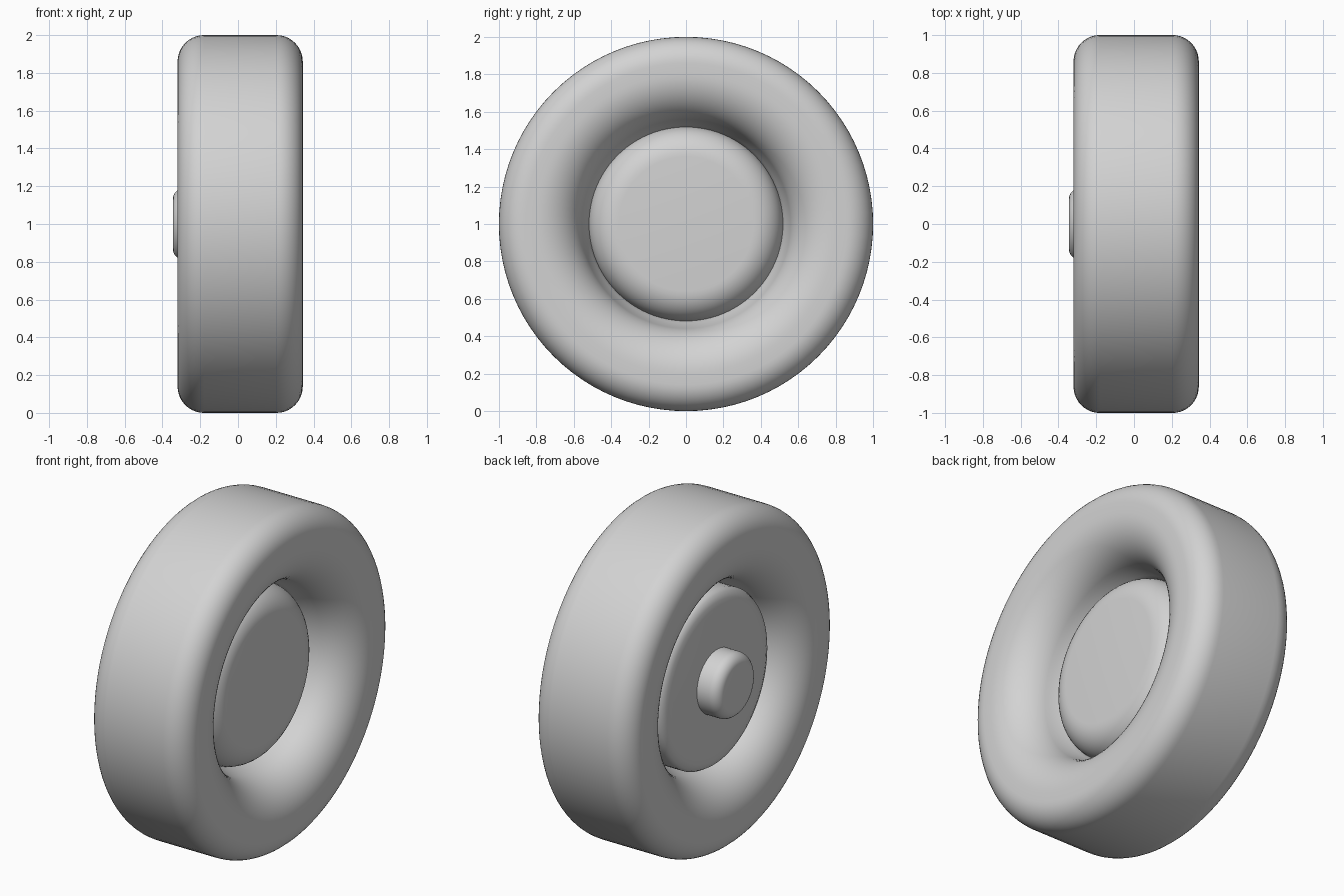
import bpy, bmesh, math

if "Cube" in bpy.data.objects:
    bpy.data.objects.remove(bpy.data.objects["Cube"])

grey = bpy.data.materials.new("plain_grey")
grey.diffuse_color = (0.65, 0.65, 0.65, 1)
grey.use_nodes = True
grey.node_tree.nodes["Principled BSDF"].inputs["Base Color"].default_value = grey.diffuse_color


def arc(cx, cr, rad, a0, a1, n=10):
    """Points on an arc in the (x, radius) plane."""
    pts = []
    for i in range(n + 1):
        a = math.radians(a0 + (a1 - a0) * i / n)
        pts.append((cx + rad * math.cos(a), cr + rad * math.sin(a)))
    return pts


def lathe(name, profile, closed=False, sides=96):
    """Spin an (x, radius) profile around the wheel axle."""
    bm = bmesh.new()
    rings = []
    for x, r in profile:
        if r < 1e-5:
            rings.append([bm.verts.new((x, 0, 1))])
        else:
            rings.append([bm.verts.new((x, r * math.cos(2 * math.pi * i / sides),
                                        1 + r * math.sin(2 * math.pi * i / sides)))
                          for i in range(sides)])
    pairs = list(zip(rings, rings[1:]))
    if closed:
        pairs.append((rings[-1], rings[0]))
    for a, b in pairs:
        for i in range(sides):
            j = (i + 1) % sides
            if len(a) == 1:
                bm.faces.new((a[0], b[j], b[i]))
            elif len(b) == 1:
                bm.faces.new((a[i], a[j], b[0]))
            else:
                bm.faces.new((a[i], a[j], b[j], b[i]))
    bmesh.ops.recalc_face_normals(bm, faces=bm.faces)
    me = bpy.data.meshes.new(name)
    bm.to_mesh(me)
    bm.free()
    me.materials.append(grey)
    ob = bpy.data.objects.new(name, me)
    bpy.context.collection.objects.link(ob)
    bpy.context.view_layer.objects.active = ob
    ob.select_set(True)
    bpy.ops.object.shade_smooth_by_angle(angle=math.radians(50))
    ob.select_set(False)
    return ob


# Tyre: rounded tread corners, sidewalls rolling in to the hub
tyre = (arc(0.203, 0.86, 0.14, 90, 0) + arc(0.093, 0.80, 0.25, 0, -80, 14)
        + [(0.07, 0.53), (0.03, 0.51), (-0.01, 0.51), (-0.06, 0.53)]
        + arc(-0.07, 0.80, 0.25, -100, -180, 14) + arc(-0.18, 0.86, 0.14, 180, 90))
lathe("tyre", tyre, closed=True)

# Hub: soft rounded face on +x, flatter face on -x
lathe("hub", [(0.185, 0)] + arc(0.025, 0.36, 0.16, 0, 90)
      + [(-0.16, 0.52), (-0.185, 0.505), (-0.20, 0.47), (-0.205, 0.42), (-0.205, 0)])

# Centre cap on the -x side
lathe("hub_cap", [(-0.18, 0), (-0.18, 0.19)] + arc(-0.285, 0.13, 0.06, 90, 180, 8)
      + [(-0.345, 0)])
